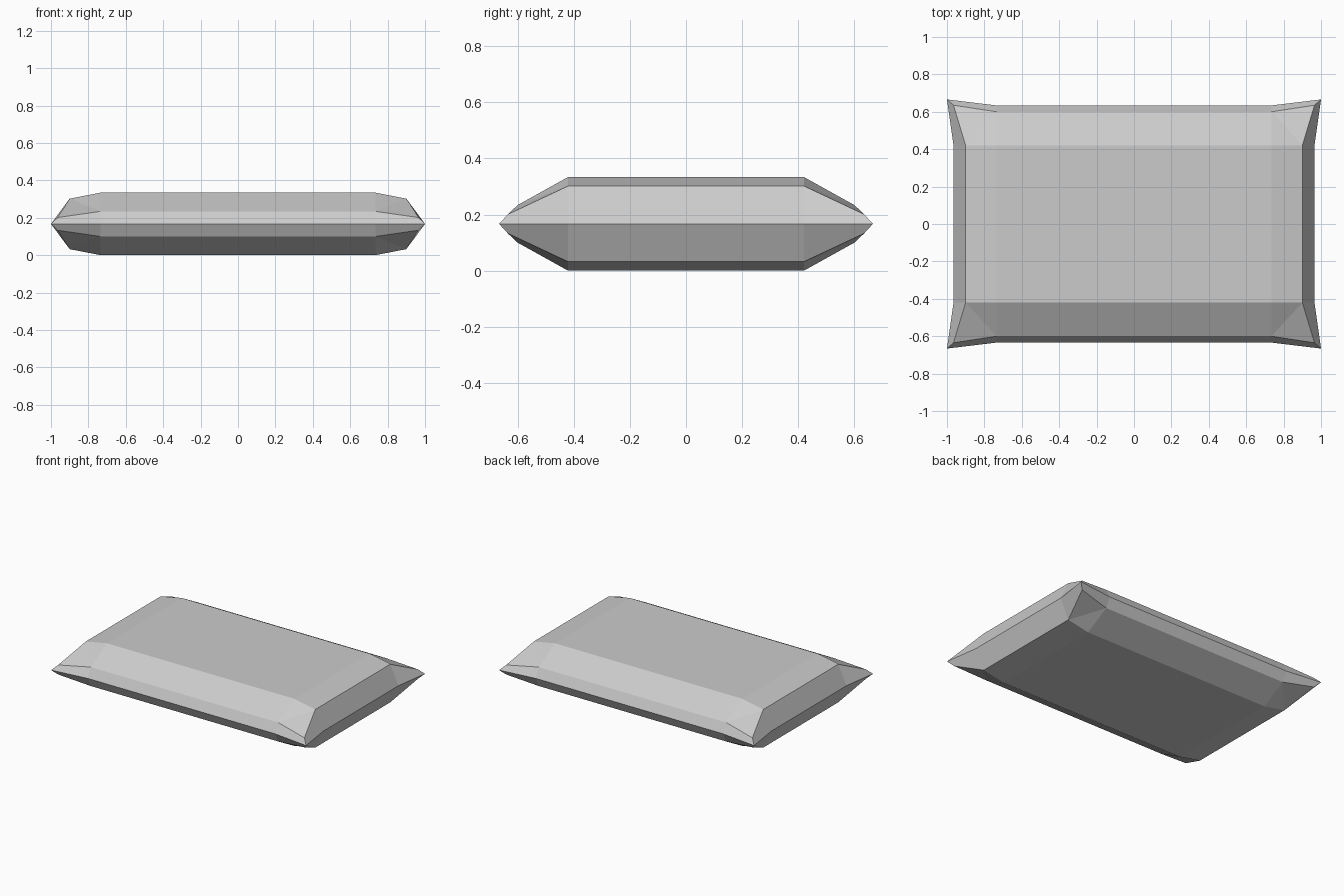
import bpy
import bmesh
from mathutils import Vector

if "Cube" in bpy.data.objects:
    bpy.data.objects.remove(bpy.data.objects["Cube"])

HALF_HEIGHT = 0.167

# Positive-quadrant positions keyed by (at x end, at y end)
CUSHION = {
    (False, False): (0.735, 0.42, 0.167),
    (True, False): (0.90, 0.42, 0.135),
    (False, True): (0.735, 0.60, 0.067),
    (True, True): (0.965, 0.635, 0.034),
}
SEAM = {
    (True, False): (0.965, 0.42, 0),
    (False, True): (0.735, 0.634, 0),
    (True, True): (1, 0.666, 0),
}


def place(vert, table):
    """Move a unit grid vertex to its mirrored position in the table."""
    x, y, _ = vert.co
    px, py, pz = table[(abs(x) > 0.5, abs(y) > 0.5)]
    vert.co = Vector((px if x > 0 else -px, py if y > 0 else -py, pz))


# Fabric colour
fabric = bpy.data.materials.new("grey fabric")
fabric.use_nodes = True
colour = (0.6, 0.6, 0.6, 1)
fabric.diffuse_color = colour
fabric.node_tree.nodes["Principled BSDF"].inputs["Base Color"].default_value = colour

# Upper half: puffed grid with its border extruded to the seam
bm = bmesh.new()
bmesh.ops.create_grid(bm, x_segments=3, y_segments=3, size=1)
inner = list(bm.verts)
corner_faces = [f for f in bm.faces
                if abs(f.calc_center_median().x * f.calc_center_median().y) > 0.2]
border = [e for e in bm.edges if e.is_boundary]
rim = [g for g in bmesh.ops.extrude_edge_only(bm, edges=border)["geom"]
       if isinstance(g, bmesh.types.BMVert)]

# Fold each corner between its two neighbouring shoulders
for face in corner_faces:
    ends = [v for v in face.verts if (abs(v.co.x) > 0.5) != (abs(v.co.y) > 0.5)]
    bmesh.utils.face_split(face, ends[0], ends[1])

for vert in inner:
    place(vert, CUSHION)
for vert in rim:
    place(vert, SEAM)

bmesh.ops.recalc_face_normals(bm, faces=bm.faces)
top = max(bm.faces, key=lambda f: f.calc_center_median().z)
if top.normal.z < 0:
    bmesh.ops.reverse_faces(bm, faces=bm.faces)

mesh = bpy.data.meshes.new("pillow")
bm.to_mesh(mesh)
bm.free()
mesh.materials.append(fabric)
pillow = bpy.data.objects.new("pillow", mesh)
pillow.location.z = HALF_HEIGHT
bpy.context.collection.objects.link(pillow)

# Lower half
mirror = pillow.modifiers.new("lower half", 'MIRROR')
mirror.use_axis = (False, False, True)
mirror.use_clip = True
